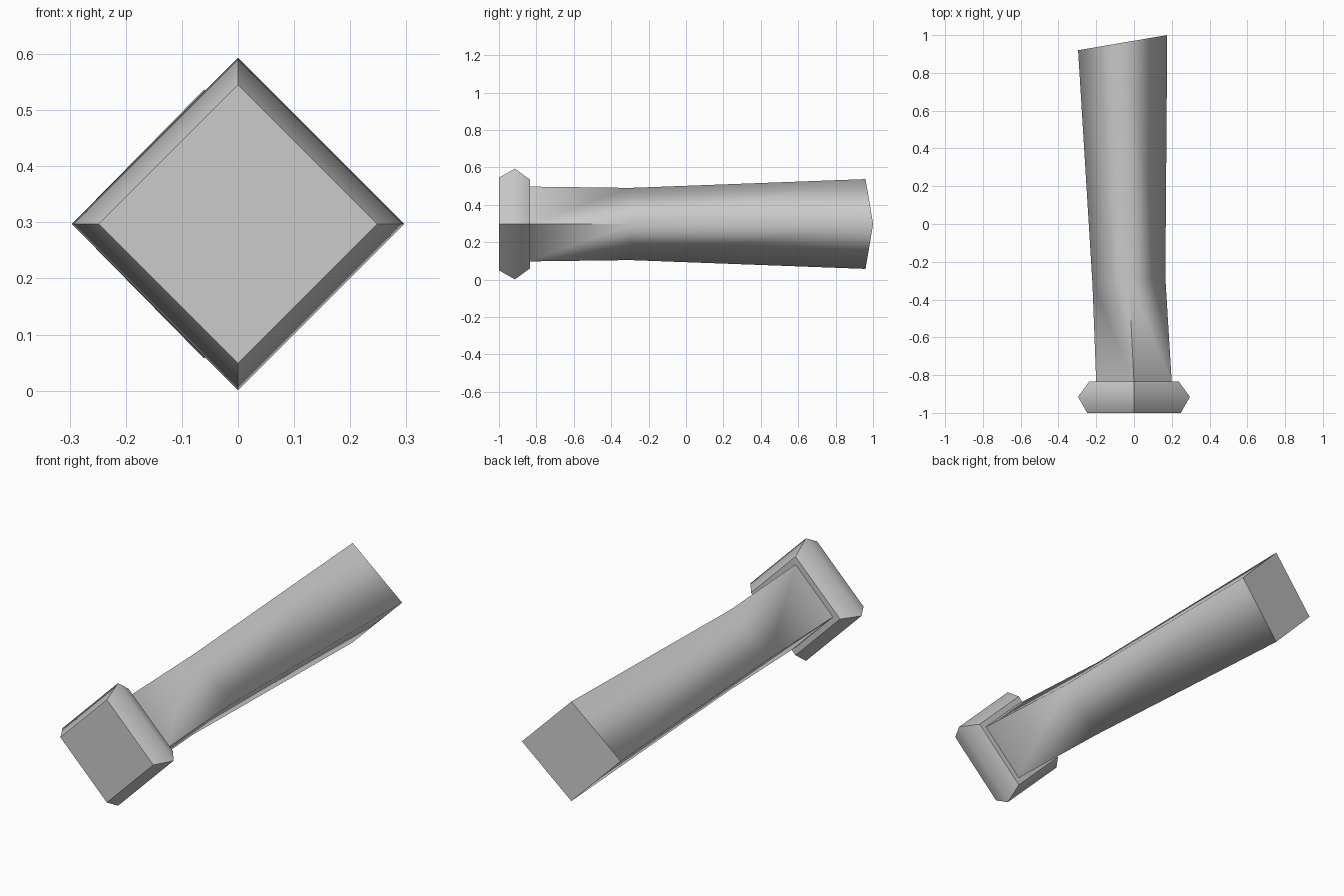
import bpy
import bmesh

old = bpy.data.objects.get("Cube")
if old:
    bpy.data.objects.remove(old, do_unlink=True)

CENTRE_Z = 0.297

grey = bpy.data.materials.new("plain grey")
grey.use_nodes = True
colour = (0.6, 0.6, 0.6, 1)
grey.diffuse_color = colour
grey.node_tree.nodes["Principled BSDF"].inputs["Base Color"].default_value = colour


def diamond_loft(name, sections, sharp_segments):
    """Loft four-sided sections (x, y, half width, half height, y slant), capped at both ends."""
    bm = bmesh.new()
    rings = []
    for x, y, w, h, slant in sections:
        corners = ((w, 0), (0, h), (-w, 0), (0, -h))
        rings.append([bm.verts.new((x + dx, y + slant * dx, CENTRE_Z + dz))
                      for dx, dz in corners])
    for a, b in zip(rings, rings[1:]):
        for i in range(4):
            j = (i + 1) % 4
            bm.faces.new((a[i], a[j], b[j], b[i]))
    caps = [bm.faces.new(rings[0]), bm.faces.new(rings[-1])]
    bmesh.ops.recalc_face_normals(bm, faces=bm.faces)

    # Smooth sides, crisp cap rims and chosen ridges
    for f in bm.faces:
        f.smooth = f not in caps
    for f in caps:
        for e in f.edges:
            e.smooth = False
    for s in sharp_segments:
        for a, b in zip(rings[s], rings[s + 1]):
            bm.edges.get((a, b)).smooth = False

    mesh = bpy.data.meshes.new(name)
    bm.to_mesh(mesh)
    bm.free()
    mesh.materials.append(grey)
    obj = bpy.data.objects.new(name, mesh)
    bpy.context.collection.objects.link(obj)
    return obj


# Bevelled square collar at the front
diamond_loft("end_collar", [
    (0, -1.0, 0.248, 0.248, 0),
    (0, -0.915, 0.296, 0.296, 0),
    (0, -0.835, 0.238, 0.238, 0),
], sharp_segments=(0, 1))

# Bent, flaring shaft whose front ridges fade into rounded shading
diamond_loft("shaft", [
    (0, -0.84, 0.2, 0.2, 0),
    (-0.027, -0.3, 0.193, 0.193, 0.08),
    (-0.06, 0.96, 0.236, 0.24, 0.17),
], sharp_segments=(0,))
